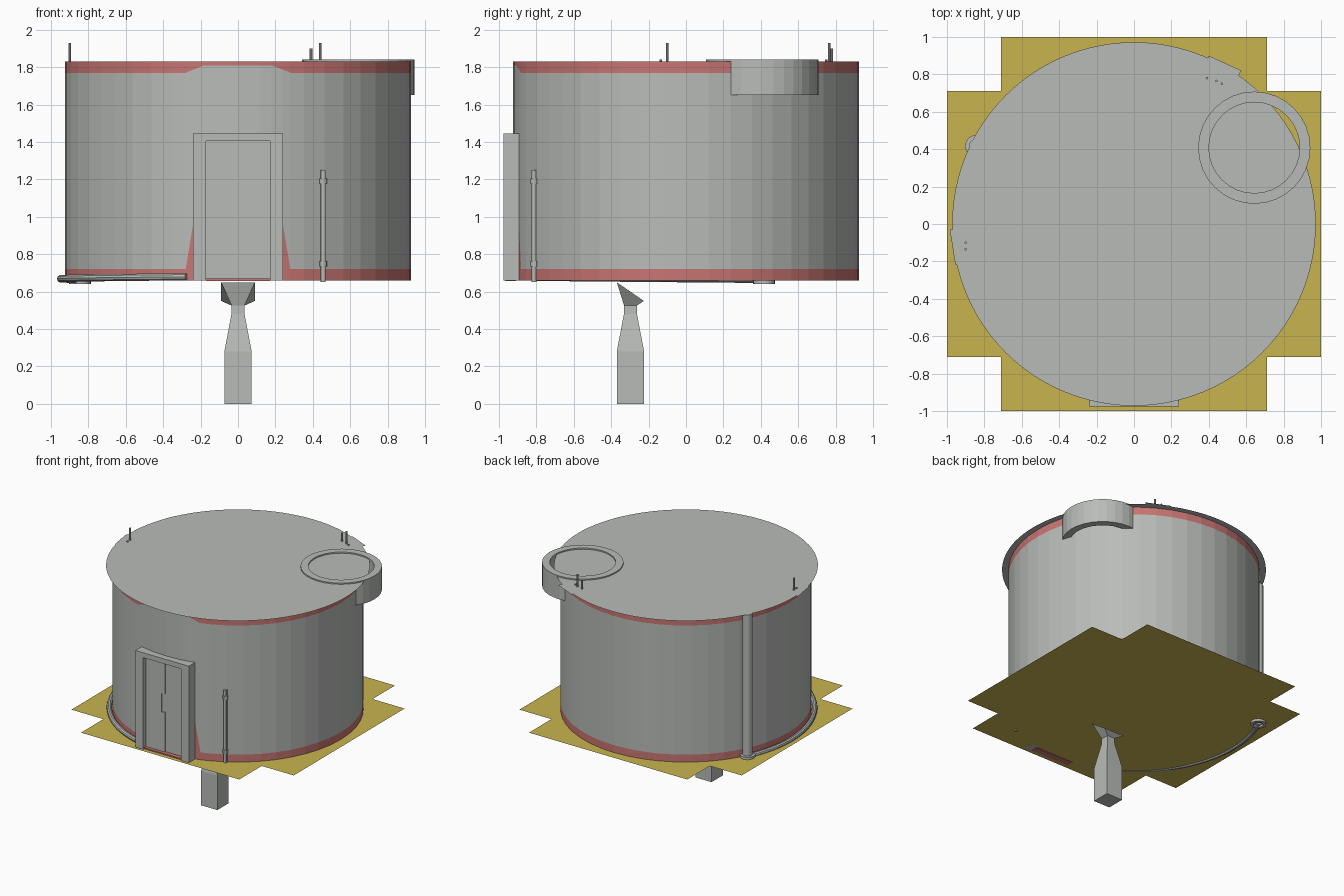
import bpy, bmesh, math
from mathutils import Vector

cube = bpy.data.objects.get("Cube")
if cube:
    bpy.data.objects.remove(cube, do_unlink=True)


def material(name, rgb):
    m = bpy.data.materials.new(name)
    m.use_nodes = True
    m.diffuse_color = (*rgb, 1)
    m.node_tree.nodes["Principled BSDF"].inputs["Base Color"].default_value = (*rgb, 1)
    return m


GREY = material("pale_grey", (0.48, 0.50, 0.48))
RED = material("faded_red", (0.58, 0.18, 0.17))
GOLD = material("ochre", (0.58, 0.46, 0.08))

BASE, TOP, R = 0.66, 1.83, 0.925


def finish(name, bm, *mats, smooth=False):
    bmesh.ops.recalc_face_normals(bm, faces=bm.faces)
    me = bpy.data.meshes.new(name)
    bm.to_mesh(me)
    bm.free()
    for m in mats:
        me.materials.append(m)
    ob = bpy.data.objects.new(name, me)
    bpy.context.collection.objects.link(ob)
    if smooth:
        bpy.ops.object.select_all(action='DESELECT')
        ob.select_set(True)
        bpy.context.view_layer.objects.active = ob
        bpy.ops.object.shade_smooth_by_angle()
    return ob


def sheet(name, pts, z, mat):
    # flat horizontal polygon facing up
    bm = bmesh.new()
    f = bm.faces.new([bm.verts.new((x, y, z)) for x, y in pts])
    f.normal_update()
    if f.normal.z < 0:
        f.normal_flip()
    me = bpy.data.meshes.new(name)
    bm.to_mesh(me)
    bm.free()
    me.materials.append(mat)
    bpy.context.collection.objects.link(bpy.data.objects.new(name, me))


def prism(name, pts, y0, y1, mat):
    # outline in x,z extruded along y
    bm = bmesh.new()
    f = bm.faces.new([bm.verts.new((x, y0, z)) for x, z in pts])
    ext = bmesh.ops.extrude_face_region(bm, geom=[f])
    moved = [v for v in ext["geom"] if isinstance(v, bmesh.types.BMVert)]
    bmesh.ops.translate(bm, verts=moved, vec=(0, y1 - y0, 0))
    return finish(name, bm, mat)


def loft(name, rings, mat, closed=False, smooth=False):
    # skin successive rings of points, capped unless closed
    bm = bmesh.new()
    loops = [[bm.verts.new(p) for p in ring] for ring in rings]
    pairs = list(zip(loops, loops[1:])) + ([(loops[-1], loops[0])] if closed else [])
    for a, b in pairs:
        for i in range(len(a)):
            j = (i + 1) % len(a)
            bm.faces.new((a[i], a[j], b[j], b[i]))
    if not closed:
        bm.faces.new(loops[0])
        bm.faces.new(loops[-1])
    return finish(name, bm, mat, smooth=smooth)


def circle(cx, cy, r, z, n):
    return [(cx + r * math.cos(math.tau * i / n), cy + r * math.sin(math.tau * i / n), z)
            for i in range(n)]


def rod(name, x, y, r, z0, z1, n=12):
    return loft(name, [circle(x, y, r, z0, n), circle(x, y, r, z1, n)], GREY, smooth=True)


def ramp(v, a, b, va, vb):
    t = min(max((v - a) / (b - a), 0), 1)
    return va + (vb - va) * t


# Round wall with red bands that change height around the door
angles = {math.tau * i / 48 - math.pi for i in range(48)}
angles |= {s * math.asin(x / R) for x in (0.18, 0.24, 0.28) for s in (-1, 1)}
angles = sorted(angles)
bm = bmesh.new()
columns = []
for a in angles:
    x, y = R * math.sin(a), -R * math.cos(a)
    side = abs(x) if y < 0 else 1
    low = ramp(side, 0.24, 0.28, 0.96, 0.72)
    high = ramp(side, 0.18, 0.28, 1.81, 1.77)
    columns.append([bm.verts.new((x, y, z)) for z in (BASE, low, high, TOP)])
for i, c in enumerate(columns):
    d = columns[(i + 1) % len(columns)]
    for k in range(3):
        f = bm.faces.new((c[k], d[k], d[k + 1], c[k + 1]))
        f.material_index = 0 if k == 1 else 1
finish("round_wall", bm, GREY, RED)

# Flat roof with overhanging edge and two mounting tabs
sheet("roof", [p[:2] for p in circle(0, 0, 0.972, 0, 96)], TOP, GREY)
sheet("roof_tab_back", [(0.40, 0.90), (0.575, 0.82), (0.55, 0.78), (0.38, 0.86)], TOP - 0.002, GREY)
sheet("roof_tab_side", [(-0.985, -0.03), (-0.955, -0.22), (-0.9, -0.22), (-0.9, -0.03)], TOP - 0.002, GREY)

# Ground plate: square with notched corners
quarter = [(1, -0.712), (1, 0.712), (0.712, 0.712)]
plate = []
for q in range(4):
    c, s = round(math.cos(q * math.pi / 2)), round(math.sin(q * math.pi / 2))
    plate += [(c * x - s * y, s * x + c * y) for x, y in quarter]
sheet("ground_plate", plate, BASE, GOLD)

# Open ring overhanging the roof edge
loft("roof_ring", [circle(0.643, 0.408, r, z, 32) for r, z in
                   ((0.30, 1.65), (0.30, 1.84), (0.243, 1.84), (0.243, 1.65))],
     GREY, closed=True)

# Roof antennas
for i, (x, y, z) in enumerate([(0.39, 0.78, 1.90), (0.44, 0.765, 1.93), (0.47, 0.75, 1.84),
                               (-0.9, -0.10, 1.93), (-0.9, -0.135, 1.84)]):
    rod(f"antenna_{i + 1}", x, y, 0.007, TOP, z, 8)

# Door frame and two interlocking leaves
prism("door_frame", [(-0.24, BASE), (-0.24, 1.445), (0.24, 1.445), (0.24, BASE),
                     (0.17, BASE), (0.17, 1.405), (-0.17, 1.405), (-0.17, BASE)],
      -0.975, -0.89, GREY)
prism("door_leaf_right", [(-0.17, 0.67), (-0.17, 1.405), (0, 1.405), (0, 1.14), (-0.03, 1.14),
                          (-0.03, 0.99), (0, 0.99), (0, 0.67)], -0.940, -0.90, GREY)
prism("door_leaf_left", [(0.17, 0.67), (0.17, 1.405), (0, 1.405), (0, 1.14), (-0.03, 1.14),
                         (-0.03, 0.99), (0, 0.99), (0, 0.67)], -0.932, -0.90, GREY)
prism("door_sill", [(-0.17, 0.657), (0.17, 0.657), (0.17, 0.67), (-0.17, 0.67)],
      -0.965, -0.91, RED)

# Thin pole beside the door with two clamps
rod("wall_pole", 0.455, -0.812, 0.014, 0.652, 1.25)
for z in (0.75, 1.19):
    rod("pole_clamp", 0.455, -0.812, 0.02, z - 0.015, z + 0.015)

# Drain pipe at the back with a foot collar
px, py = -0.845, 0.417
rod("drain_pipe", px, py, 0.037, BASE, TOP - 0.002, 20)
loft("pipe_collar", [circle(px, py, r, z, 20) for r, z in
                     ((0.058, 0.642), (0.058, 0.68), (0.036, 0.68), (0.036, 0.642))],
     GREY, closed=True, smooth=True)

# Hose lying along the wall foot from the door to the drain pipe
rings = []
start, end, steps = math.radians(253), math.radians(154), 32
for i in range(steps + 1):
    t = i / steps
    a = start + (end - start) * t
    out = Vector((math.cos(a), math.sin(a), 0))
    centre = out * 0.948 + Vector((0, 0, 0.679 - 0.014 * t))
    rings.append([centre + 0.02 * (out * math.cos(u) + Vector((0, 0, math.sin(u))))
                  for u in (math.tau * k / 10 for k in range(10))])
loft("foot_hose", rings, GREY, smooth=True)


# Support post under the plate, with a flared tilted head
def rect(hx, y0, y1, z0, z1):
    return [(-hx, y0, z0), (hx, y0, z0), (hx, y1, z1), (-hx, y1, z1)]


cy = -0.297
loft("support_post", [rect(h, cy - h, cy + h, z, z) for h, z in
                      ((0.073, 0), (0.073, 0.28), (0.052, 0.39), (0.035, 0.48), (0.034, 0.525))],
     GREY)
loft("post_head", [rect(0.034, cy - 0.034, cy + 0.034, 0.525, 0.525),
                   rect(0.09, -0.37, -0.225, 0.65, 0.55)], GREY)
